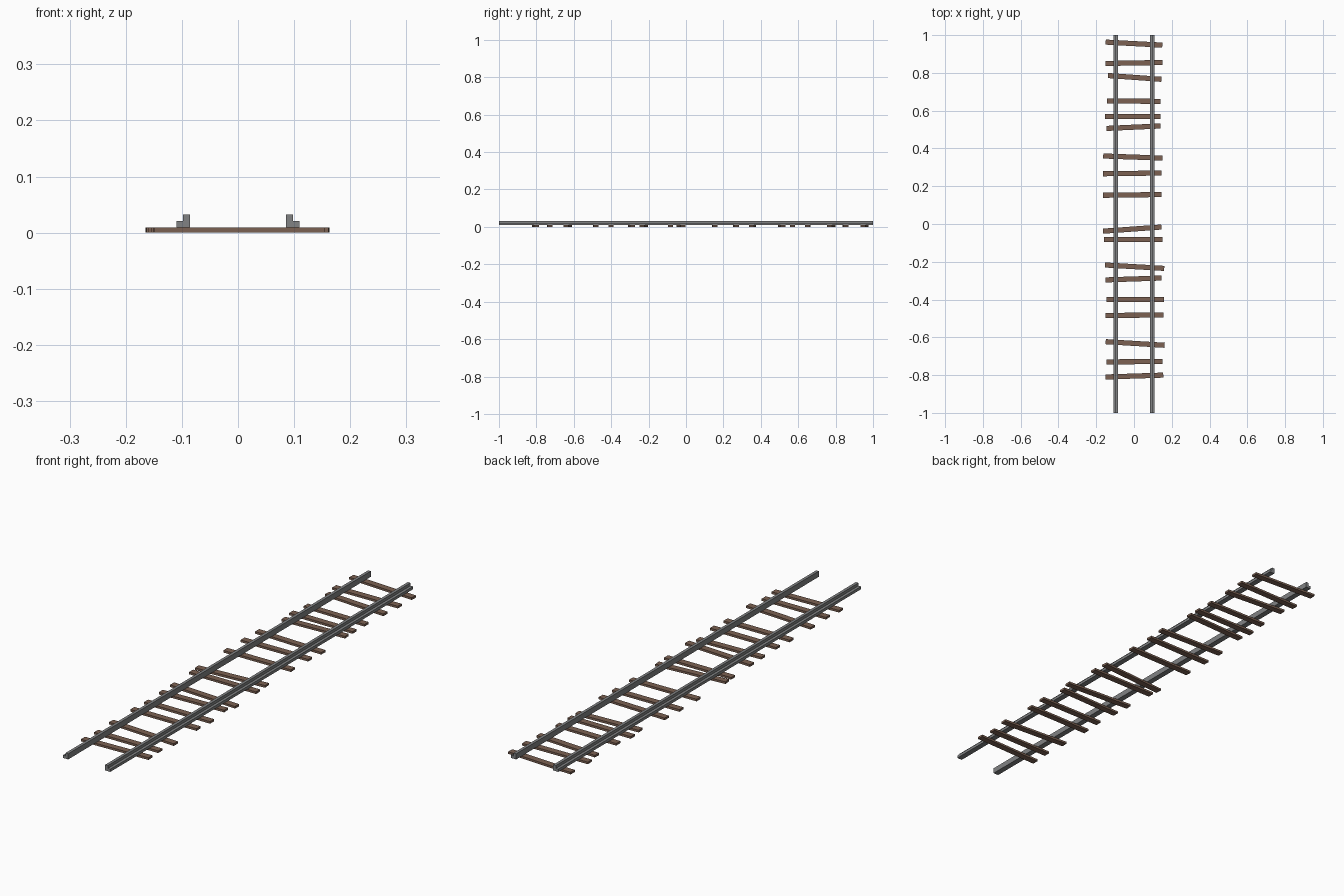
import bpy, bmesh, math
from mathutils import Matrix, Vector

if "Cube" in bpy.data.objects:
    bpy.data.objects.remove(bpy.data.objects["Cube"])


def material(name, rgb):
    m = bpy.data.materials.new(name)
    m.diffuse_color = (*rgb, 1)
    m.use_nodes = True
    m.node_tree.nodes["Principled BSDF"].inputs["Base Color"].default_value = m.diffuse_color
    return m


steel = material("steel", (0.22, 0.225, 0.23))
wood = material("wood", (0.2, 0.12, 0.085))


def add_object(name, bm, mat):
    bmesh.ops.recalc_face_normals(bm, faces=bm.faces)
    mesh = bpy.data.meshes.new(name)
    bm.to_mesh(mesh)
    bm.free()
    mesh.materials.append(mat)
    obj = bpy.data.objects.new(name, mesh)
    bpy.context.collection.objects.link(obj)
    return obj


# Rails: L-shaped profile, tall side facing inwards, extruded along y
TIE_TOP = 0.009
PROFILE = [(0.0855, TIE_TOP), (0.1095, TIE_TOP), (0.1095, 0.0205),
           (0.098, 0.0205), (0.098, 0.0325), (0.0855, 0.0325)]


def rail(name, side):
    bm = bmesh.new()
    face = bm.faces.new([bm.verts.new((side * x, -1, z)) for x, z in PROFILE])
    ext = bmesh.ops.extrude_face_region(bm, geom=[face])
    moved = [v for v in ext["geom"] if isinstance(v, bmesh.types.BMVert)]
    bmesh.ops.translate(bm, verts=moved, vec=(0, 2, 0))
    add_object(name, bm, steel)


rail("left_rail", -1)
rail("right_rail", 1)

# Sleepers: unevenly laid planks, given as left end x, y and right end x, y
SLEEPERS = [
    (-.150, .963, .150, .947), (-.150, .850, .150, .855), (-.138, .786, .145, .766),
    (-.143, .652, .140, .649), (-.153, .570, .140, .570), (-.145, .506, .140, .519),
    (-.163, .360, .150, .349), (-.165, .266, .145, .270), (-.165, .152, .145, .156),
    (-.164, -.038, .145, -.016), (-.160, -.082, .150, -.082), (-.153, -.217, .160, -.235),
    (-.150, -.296, .145, -.286), (-.145, -.400, .160, -.400), (-.150, -.484, .155, -.482),
    (-.150, -.623, .162, -.642), (-.145, -.730, .150, -.728), (-.150, -.810, .155, -.800),
]
for i, (x0, y0, x1, y1) in enumerate(SLEEPERS, 1):
    a, b = Vector((x0, y0, 0)), Vector((x1, y1, 0))
    bm = bmesh.new()
    bmesh.ops.create_cube(bm, size=1)
    bmesh.ops.scale(bm, verts=bm.verts, vec=((b - a).length, 0.027, TIE_TOP))
    tie = add_object(f"sleeper_{i:02d}", bm, wood)
    tie.location = (a + b) / 2 + Vector((0, 0, TIE_TOP / 2))
    tie.rotation_euler.z = math.atan2(y1 - y0, x1 - x0)
